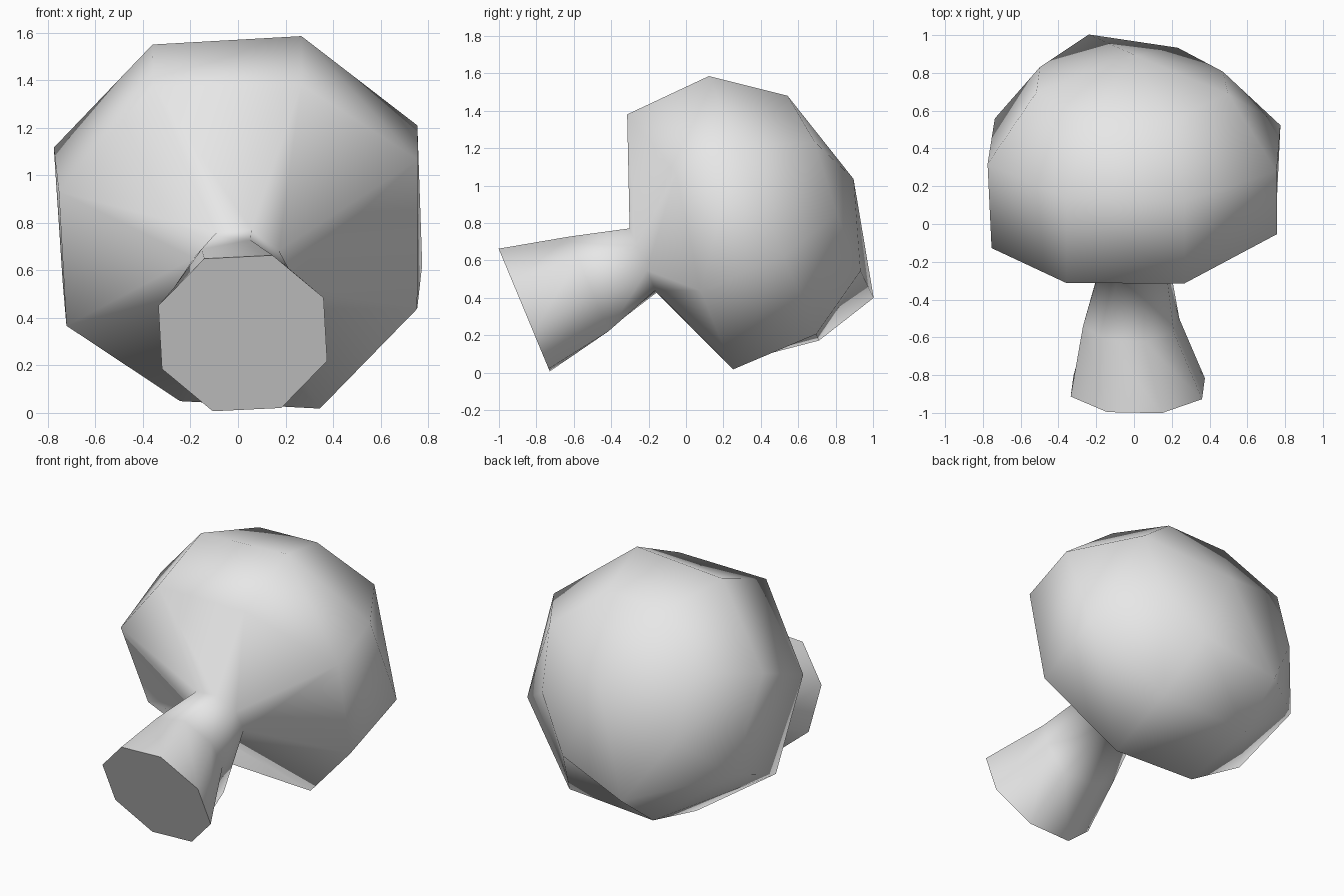
import bpy, bmesh, math
from mathutils import Vector

cube = bpy.data.objects.get("Cube")
if cube:
    bpy.data.objects.remove(cube)

SIDES = 8
BASE = Vector((0.0, -0.865, 0.335))
TILT = math.radians(22.6)
AXIS = Vector((0, math.cos(TILT), math.sin(TILT)))
UP = Vector((0, -math.sin(TILT), math.cos(TILT)))
RIGHT = Vector((1, 0, 0))


def place(along, radius, angle, shift=0.0):
    """Point around the tilted axis of the body."""
    a = math.radians(angle)
    return (BASE + AXIS * along + RIGHT * (radius * math.cos(a) + shift)
            + UP * radius * math.sin(a))


# Profile of the stem and bulb: distance along axis, radius, turn, sideways shift
profile = {
    "foot": (0.0, 0.377, 25.5, 0.02),
    "stem": (0.373, 0.275, 34, 0.0),
    "waist": (0.688, 0.195, 28, 0.0),
    "shoulder": (0.91, 0.80, 25.5, 0.0),
    "girth": (1.392, 0.82, 26, 0.0),
    "crown": (1.74, 0.55, 25, 0.0),
}

# Hand-shaped irregularities: ring, corner, extra along axis, extra radius
nudges = [
    ("stem", 0, 0, -0.02), ("stem", 6, 0, 0.06), ("stem", 7, 0, -0.03),
    ("shoulder", 0, 0.12, 0.04), ("shoulder", 2, 0, 0.03),
    ("shoulder", 5, 0, -0.07), ("girth", 0, 0, 0.02),
    ("girth", 5, 0, -0.02), ("girth", 6, 0, -0.02),
    ("crown", 0, 0.04, 0), ("crown", 3, 0.03, 0),
    ("crown", 5, 0.01, 0.15), ("crown", 7, 0, -0.05),
]

bm = bmesh.new()
rings = []
for name, (along, radius, turn, shift) in profile.items():
    ring = []
    for i in range(SIDES):
        da = sum(n[2] for n in nudges if n[:2] == (name, i))
        dr = sum(n[3] for n in nudges if n[:2] == (name, i))
        angle = turn + i * 360 / SIDES
        ring.append(bm.verts.new(place(along + da, radius + dr, angle, shift)))
    rings.append(ring)

# Walls between neighbouring rings
for low, high in zip(rings, rings[1:]):
    for i in range(SIDES):
        j = (i + 1) % SIDES
        bm.faces.new((low[i], low[j], high[j], high[i]))

# Flat foot cap and pointed crown
bm.faces.new(rings[0])
tip = bm.verts.new(place(1.895, 0.03, 270))
for i in range(SIDES):
    bm.faces.new((rings[-1][i], rings[-1][(i + 1) % SIDES], tip))
bmesh.ops.recalc_face_normals(bm, faces=bm.faces)

mesh = bpy.data.meshes.new("bulb_and_stem")
bm.to_mesh(mesh)
bm.free()
body = bpy.data.objects.new("bulb_and_stem", mesh)
bpy.context.collection.objects.link(body)

# Plain light grey
grey = bpy.data.materials.new("light_grey")
grey.use_nodes = True
colour = (0.8, 0.8, 0.8, 1)
grey.diffuse_color = colour
grey.node_tree.nodes["Principled BSDF"].inputs["Base Color"].default_value = colour
mesh.materials.append(grey)

# Smooth everywhere except the rim of the foot
bpy.ops.object.select_all(action="DESELECT")
body.select_set(True)
bpy.context.view_layer.objects.active = body
bpy.ops.object.shade_smooth_by_angle(angle=math.radians(95))
